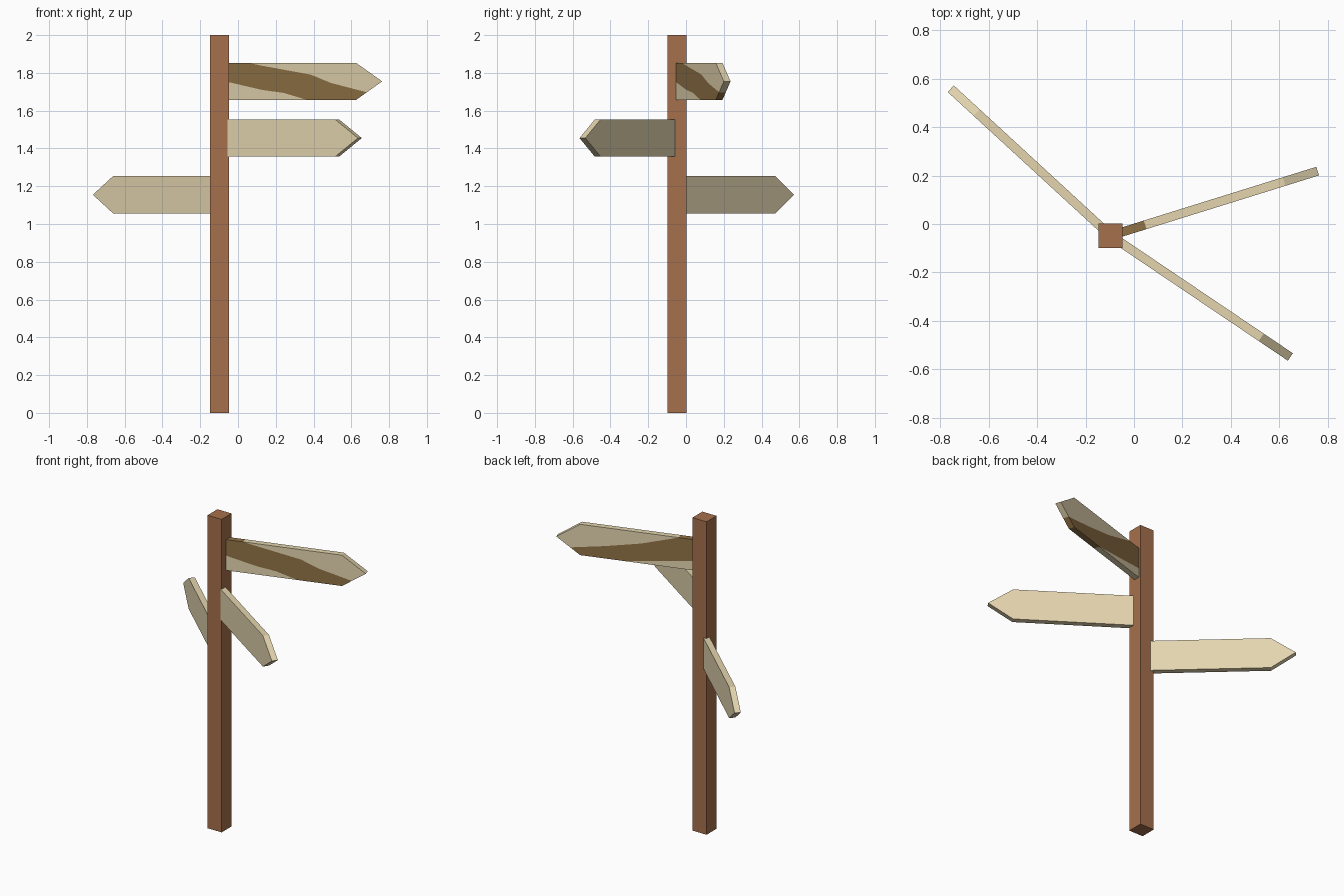
import bpy
import bmesh
from math import radians
from mathutils import Matrix

if "Cube" in bpy.data.objects:
    bpy.data.objects.remove(bpy.data.objects["Cube"], do_unlink=True)


def material(name, rgb):
    # sRGB bytes to linear colour
    lin = [((c / 255 + 0.055) / 1.055) ** 2.4 for c in rgb] + [1]
    mat = bpy.data.materials.new(name)
    mat.use_nodes = True
    mat.diffuse_color = lin
    mat.node_tree.nodes["Principled BSDF"].inputs["Base Color"].default_value = lin
    return mat


CREAM = material("pale board wood", (228, 213, 175))
STRIPE = material("dark brown stripe", (145, 114, 70))
POST = material("post wood", (166, 112, 76))

PX, PY = -0.097, -0.048          # post centre
HEIGHT, THICK = 0.197, 0.037     # board size
END, SHOULDER = 0.895, 0.75      # distances from the post centre


def add_object(name, bm, mats):
    bmesh.ops.recalc_face_normals(bm, faces=bm.faces)
    mesh = bpy.data.meshes.new(name)
    bm.to_mesh(mesh)
    bm.free()
    for mat in mats:
        mesh.materials.append(mat)
    obj = bpy.data.objects.new(name, mesh)
    bpy.context.collection.objects.link(obj)
    return obj


def add_board(name, z, angle, outline, sides, painted_edges=()):
    """Arrow prism; each side is a list of (polygon, colour index)."""
    bm = bmesh.new()
    verts = {}

    def vert(p, y):
        key = (p, y)
        if key not in verts:
            verts[key] = bm.verts.new((p[0], y, (p[1] - 0.5) * HEIGHT))
        return verts[key]

    for y, regions in zip((-THICK / 2, THICK / 2), sides):
        for polygon, colour in regions:
            bm.faces.new([vert(p, y) for p in polygon]).material_index = colour
    for i, p in enumerate(outline):
        q = outline[(i + 1) % len(outline)]
        rim = bm.faces.new([vert(p, -THICK / 2), vert(q, -THICK / 2),
                            vert(q, THICK / 2), vert(p, THICK / 2)])
        rim.material_index = int(i in painted_edges)
    obj = add_object(name, bm, (CREAM, STRIPE))
    obj.location = (PX, PY, z)
    obj.rotation_euler.z = radians(angle)


# Square post
bm = bmesh.new()
bmesh.ops.create_cube(bm, size=1, matrix=Matrix.Translation((PX, PY, 1))
                      @ Matrix.Diagonal((0.1, 0.1, 2, 1)))
add_object("post", bm, (POST,))

# Plain arrow boards
arrow = [(0, 0), (SHOULDER, 0), (END, 0.5), (SHOULDER, 1), (0, 1)]
plain = [(arrow, 0)]
add_board("middle_board", 1.455, -34, arrow, (plain, plain))
add_board("lower_board", 1.155, 137.4, arrow, (plain, plain))

# Striped arrow board: the stripe wraps over the top and bottom edges
low_in, low_out = (0, 0.53), (0.48, 0)
up_in, up_out = (0.15, 1), (0.81, 0.207)
start, bottom, tip, top, start_top = arrow
rim = [start, low_out, bottom, up_out, tip, top, up_in, start_top, low_in]


def striped(lower, upper):
    low = [low_in] + lower + [low_out]
    up = [up_out] + upper + [up_in]
    return [([start] + low, 0),
            (low + [bottom] + up + [start_top], 1),
            (up[::-1] + [tip, top], 0)]


front = striped([(0.23, 0.27), (0.35, 0.19)],
                [(0.61, 0.46), (0.5, 0.68), (0.23, 0.92)])
back = striped([(0.04, 0.32), (0.3, 0.13)],
               [(0.6, 0.4), (0.38, 0.64)])
add_board("upper_board", 1.755, 17.3, rim, (front, back), (1, 2, 6, 7))
